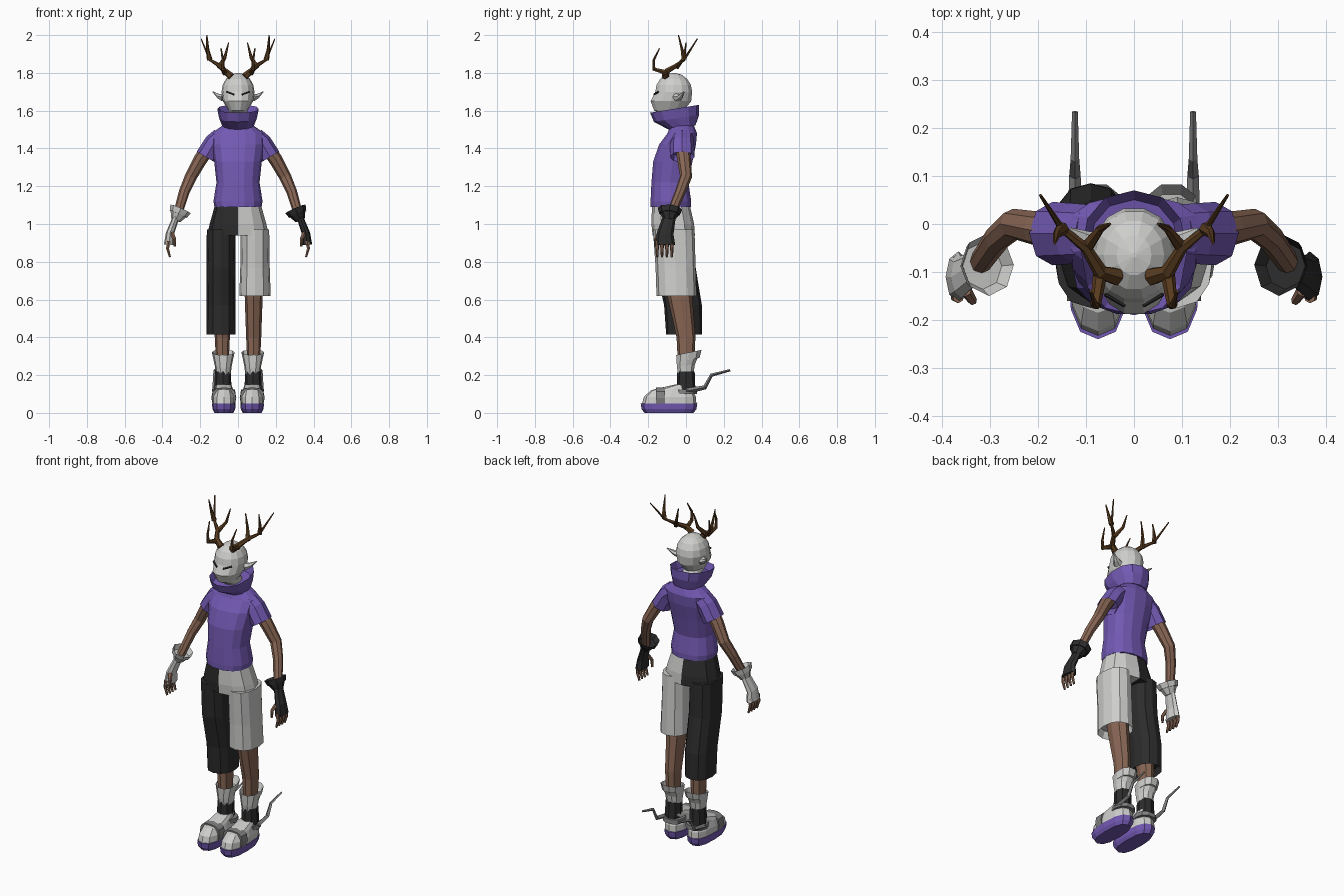
import bpy, bmesh, math
from mathutils import Vector

default_cube = bpy.data.objects.get("Cube")
if default_cube:
    bpy.data.objects.remove(default_cube, do_unlink=True)


def material(name, red, green, blue):
    mat = bpy.data.materials.new(name)
    mat.use_nodes = True
    mat.diffuse_color = (red, green, blue, 1)
    shader = mat.node_tree.nodes["Principled BSDF"]
    shader.inputs["Base Color"].default_value = mat.diffuse_color
    return mat


WHITE = material("off_white", .62, .62, .61)
BLACK = material("charcoal", .025, .025, .025)
PURPLE = material("purple", .17, .1, .45)
SKIN = material("brown_skin", .25, .135, .09)
ANTLER = material("antler_brown", .1, .045, .014)
GREY = material("strap_grey", .22, .22, .22)


def oval(sides, power):
    """Unit superellipse; a higher power is boxier."""
    angles = [math.tau * i / sides for i in range(sides)]
    return [[math.copysign(abs(value) ** (2 / power), value)
             for value in (math.cos(angle), math.sin(angle))] for angle in angles]


def loft(name, mat, rings, mirror):
    """Skin a list of vertex rings and cap both ends."""
    bm = bmesh.new()
    loops = [[bm.verts.new((p.x * mirror, p.y, p.z)) for p in ring] for ring in rings]
    for lower, upper in zip(loops, loops[1:]):
        for i in range(len(lower)):
            bm.faces.new((lower[i - 1], lower[i], upper[i], upper[i - 1]))
    bm.faces.new(loops[0])
    bm.faces.new(loops[-1])
    bmesh.ops.recalc_face_normals(bm, faces=bm.faces)
    mesh = bpy.data.meshes.new(name)
    bm.to_mesh(mesh)
    bm.free()
    mesh.materials.append(mat)
    bpy.context.collection.objects.link(bpy.data.objects.new(name, mesh))


def stack(name, mat, rows, mirror=1, x=0, sides=12, power=2.3, slope=0, rim=0, half=False):
    """Level rings, each given as height, centre y, half width and half depth."""
    rings = []
    for z, y, width, depth in rows:
        ring = [Vector((x + width * across, y + depth * along, z + slope * depth * along))
                for across, along in oval(sides, power)]
        if half:
            for point in ring:
                point.x = max(point.x, 0)
        rings.append(ring)
    if rim:
        fold_in(rings, Vector((x, y, z)), Vector((0, 0, rim)))
    loft(name, mat, rings, mirror)


def tube(name, mat, path, thick, tip, mirror, sides=6, flat=1, ref=(0, 1, 0), power=2, rim=0):
    """Evenly tapering rings square to a path."""
    points = [Vector(p) for p in path]
    last = len(points) - 1
    u = Vector(ref)
    rings = []
    for i, centre in enumerate(points):
        ahead = (points[min(i + 1, last)] - points[max(i - 1, 0)]).normalized()
        u = (u - ahead * u.dot(ahead)).normalized()
        v = ahead.cross(u) * flat
        radius = thick + (tip - thick) * i / last
        rings.append([centre + (u * a + v * b) * radius for a, b in oval(sides, power)])
    if rim:
        fold_in(rings, centre, ahead * -rim)
    loft(name, mat, rings, mirror)


def fold_in(rings, centre, offset):
    """Turn the last ring inward to make a hem."""
    rings.append([p.lerp(centre, .15) + offset for p in rings[-1]])


# Head: jaw rings, then a rounded skull
jaw = [(1.5, -.03, .05, .05), (1.57, -.05, .05, .06), (1.6, -.09, .05, .08), (1.65, -.08, .08, .11)]
skull = []
for step in range(5):
    angle = step * .38
    spread = math.cos(angle)
    skull.append((1.7 + math.sin(angle) * .1, -.065, spread * .087, spread * .1))
stack("head", WHITE, jaw + skull, sides=14, power=2.1)

# Shirt body and flared collar
stack("shirt_body", PURPLE, [
    (1.09, -.08, .125, .11), (1.12, -.08, .13, .11), (1.22, -.085, .114, .1), (1.33, -.07, .126, .106),
    (1.42, -.045, .14, .1), (1.48, -.02, .14, .08), (1.53, -.02, .07, .06)], sides=14)
stack("collar", PURPLE, [(1.51, -.02, .08, .07), (1.56, -.05, .1, .12), (1.61, -.06, .11, .13)],
      slope=.16, rim=-.04)

antler_tines = {
    "front_tine": [(.07, -.1, 1.8), (.08, -.17, 1.82), (.08, -.17, 1.87), (.09, -.14, 1.93)],
    "inner_tine": [(.1, -.05, 1.83), (.07, -.01, 1.88), (.05, 0, 1.96)],
    "outer_tine": [(.15, -.01, 1.87), (.16, -.02, 1.92), (.165, -.04, 2)],
}

for word, side in (("left", 1), ("right", -1)):
    is_left = side > 0
    trouser_colour = WHITE if is_left else BLACK
    glove_colour = BLACK if is_left else WHITE

    # Face
    tube(word + "_ear", WHITE, [(.075, -.045, 1.67), (.1, -.03, 1.675), (.133, -.01, 1.7)],
         .03, .003, side, flat=.8)
    tube(word + "_eye", BLACK, [(.02, -.17, 1.685), (.06, -.147, 1.7)], .004, .004, side, flat=1.5)

    # Antlers
    beam = [(.035, -.11, 1.78), (.07, -.1, 1.81), (.1, -.05, 1.84), (.15, -.01, 1.87), (.195, .06, 1.98)]
    tube(word + "_antler_beam", ANTLER, beam, .02, .003, side, ref=(0, 0, 1))
    for part, path in antler_tines.items():
        tube(word + "_antler_" + part, ANTLER, path, .015, .003, side, ref=(1, 0, 0))

    # Sleeve and arm
    tube(word + "_sleeve", PURPLE, [(.09, -.02, 1.46), (.125, -.02, 1.43), (.17, -.02, 1.355)],
         .06, .066, side, sides=8, flat=.85, rim=.03)
    tube(word + "_arm", SKIN,
         [(.14, -.02, 1.43), (.2, -.01, 1.34), (.25, 0, 1.25), (.285, -.03, 1.17), (.32, -.08, 1.05)],
         .04, .024, side, sides=8)

    # Glove, flared cuff, fingers and thumb
    tube(word + "_glove", glove_colour, [(.366, -.11, .89), (.36, -.11, .95), (.33, -.09, 1.03)],
         .053, .035, side, sides=8, flat=.5)
    tube(word + "_glove_cuff", glove_colour, [(.33, -.09, 1.02), (.304, -.085, 1.08)],
         .03, .065, side, sides=8, flat=.9, rim=.03)
    for finger in range(4):
        y = -.075 - finger * .026
        tube(f"{word}_finger_{finger}", SKIN, [(.366, y, .91), (.373, y, .87), (.36, y, .825)],
             .012, .006, side)
    tube(word + "_thumb", SKIN, [(.35, -.14, .95), (.336, -.16, .92), (.335, -.16, .88)],
         .013, .006, side)

    # Bare leg
    stack(word + "_leg", SKIN,
          [(.2, 0, .03, .04), (.4, 0, .04, .05), (.6, -.03, .047, .065), (.75, -.05, .05, .07)],
          side, x=.083, sides=8)

    # Trousers: short on the left, long on the right
    stack(word + "_trouser_hip", trouser_colour,
          [(1.1, -.08, .122, .1), (1, -.07, .15, .113), (.94, -.065, .163, .112)], side, half=True)
    trouser_rows = [(.97, -.065, .075, .11), (.77, -.055, .078, .106)]
    if is_left:
        trouser_rows += [(.62, -.05, .083, .106)]
    else:
        trouser_rows += [(.57, -.016, .077, .1), (.415, -.01, .076, .095)]
    stack(word + "_trouser_leg", trouser_colour, trouser_rows, side, x=.09, rim=.04)

    # Shoe, ankle wrap and sock
    stack(word + "_sole", PURPLE, [(0, -.09, .05, .13), (.02, -.09, .06, .145), (.05, -.09, .063, .15)],
          side, x=.075, power=2.6)
    stack(word + "_shoe", WHITE,
          [(.04, -.09, .06, .145), (.085, -.085, .06, .138), (.12, -.075, .05, .11), (.15, -.01, .04, .05)],
          side, x=.075, power=2.6)
    stack(word + "_ankle_wrap", BLACK, [(.12, 0, .046, .05), (.22, 0, .042, .046)], side, x=.08, sides=8)
    stack(word + "_sock", WHITE, [(.21, 0, .04, .043), (.25, 0, .045, .05), (.32, .015, .06, .07)],
          side, x=.078, sides=10, slope=.2, rim=-.04)

    # Foot strap, heel band and jagged spur
    tube(word + "_foot_strap", GREY, [(.075, -.16, .08), (.075, -.11, .08)], .064, .066, side,
         sides=12, flat=.85, ref=(1, 0, 0), power=2.8)
    stack(word + "_heel_band", GREY, [(.1, 0, .061, .062), (.125, 0, .06, .06)], side, x=.075, sides=10)
    tube(word + "_spur", GREY, [(.123, 0, .115), (.123, .1, .135), (.123, .135, .2), (.123, .234, .226)],
         .015, .006, side, sides=4, ref=(1, 0, 0))
